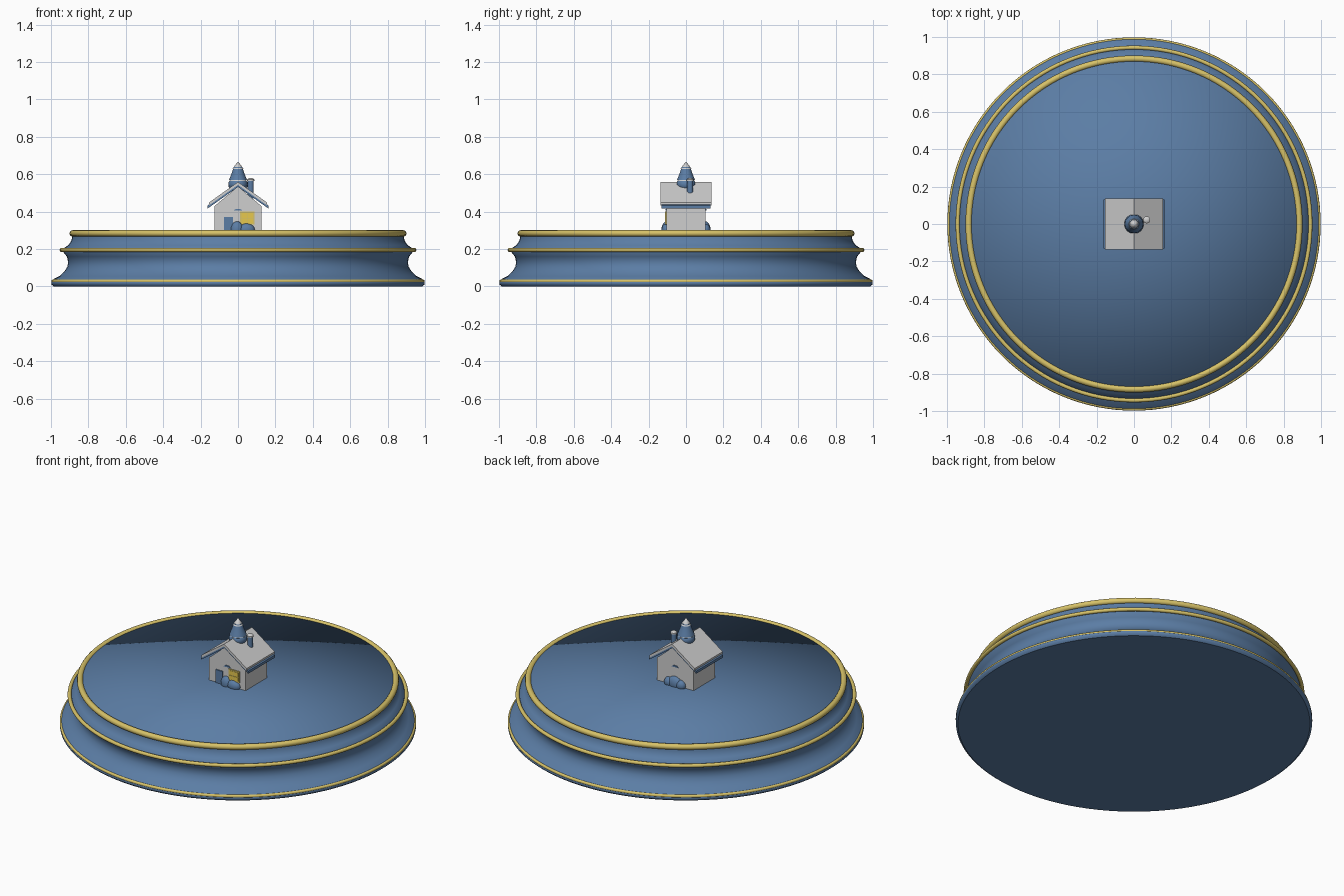
import bpy, bmesh, math
from mathutils import Vector

if "Cube" in bpy.data.objects:
    bpy.data.objects.remove(bpy.data.objects["Cube"])


def mat(name, rgb):
    m = bpy.data.materials.new(name)
    m.diffuse_color = (*rgb, 1)
    m.use_nodes = True
    m.node_tree.nodes["Principled BSDF"].inputs["Base Color"].default_value = m.diffuse_color
    return m


BLUE = mat("blue", (0.105, 0.205, 0.375))
GOLD = mat("gold", (0.68, 0.54, 0.14))
WHITE = mat("snow white", (0.62, 0.62, 0.62))
YELLOW = mat("window yellow", (0.85, 0.62, 0.08))


def finish(name, bm, material, smooth=None):
    bmesh.ops.recalc_face_normals(bm, faces=bm.faces)
    me = bpy.data.meshes.new(name)
    bm.to_mesh(me)
    bm.free()
    me.materials.append(material)
    ob = bpy.data.objects.new(name, me)
    bpy.context.collection.objects.link(ob)
    if smooth:
        bpy.ops.object.select_all(action='DESELECT')
        ob.select_set(True)
        bpy.context.view_layer.objects.active = ob
        bpy.ops.object.shade_smooth_by_angle(angle=math.radians(smooth))
    return ob


def lathe(name, profile, material, n=32, at=(0, 0, 0), smooth=40, closed=False):
    """Spin (radius, height) points round z; radius 0 makes a pole."""
    bm = bmesh.new()
    rings = []
    for r, z in profile:
        if r == 0:
            rings.append([bm.verts.new((at[0], at[1], at[2] + z))] * n)
        else:
            rings.append([bm.verts.new((at[0] + r * math.cos(2 * math.pi * i / n),
                                        at[1] + r * math.sin(2 * math.pi * i / n),
                                        at[2] + z)) for i in range(n)])
    pairs = list(zip(rings, rings[1:])) + ([(rings[-1], rings[0])] if closed else [])
    for a, b in pairs:
        for i in range(n):
            j = (i + 1) % n
            bm.faces.new(dict.fromkeys((a[i], a[j], b[j], b[i])))
    return finish(name, bm, material, smooth)


def ring(name, radius, thick, z, material, n=128):
    prof = [(radius + thick * math.cos(k * math.pi / 6),
             z + thick * math.sin(k * math.pi / 6)) for k in range(12)]
    return lathe(name, prof, material, n, smooth=60, closed=True)


def box(name, lo, hi, material):
    bm = bmesh.new()
    bmesh.ops.create_cube(bm, size=1)
    lo, hi = Vector(lo), Vector(hi)
    for v in bm.verts:
        v.co = Vector([(lo[k] + hi[k]) / 2 + v.co[k] * (hi[k] - lo[k]) for k in range(3)])
    return finish(name, bm, material)


def prism(name, pts, y0, y1, material):
    """Extrude an (x, z) outline along y."""
    bm = bmesh.new()
    f = bm.faces.new([bm.verts.new((x, y0, z)) for x, z in pts])
    g = bmesh.ops.extrude_face_region(bm, geom=[f])['geom']
    bmesh.ops.translate(bm, verts=[e for e in g if isinstance(e, bmesh.types.BMVert)],
                        vec=(0, y1 - y0, 0))
    return finish(name, bm, material)


def blob(name, at, size, material):
    bm = bmesh.new()
    bmesh.ops.create_uvsphere(bm, u_segments=16, v_segments=10, radius=1)
    for v in bm.verts:
        v.co = Vector([at[k] + v.co[k] * size[k] for k in range(3)])
    return finish(name, bm, material, 60)


# Pedestal: moulded side running smoothly over its top cap
base = lathe("pedestal", [(0.985, 0), (0.997, 0.01), (0.998, 0.022), (0.985, 0.04),
                          (0.955, 0.055), (0.928, 0.08), (0.913, 0.105), (0.908, 0.13),
                          (0.915, 0.16), (0.935, 0.185), (0.932, 0.205), (0.908, 0.22),
                          (0.894, 0.24), (0.887, 0.26), (0.884, 0.292), (0, 0.292)],
             BLUE, 128, smooth=180)
lathe("pedestal_underside", [(0.985, 0), (0, 0)], BLUE, 128, smooth=None)

# Gold bands
ring("bottom_band", 0.989, 0.009, 0.028, GOLD)
ring("middle_band", 0.943, 0.011, 0.195, GOLD)
ring("top_band", 0.884, 0.017, 0.284, GOLD)

# House walls with gables
prism("house_walls", [(-0.125, 0.29), (0.125, 0.29), (0.125, 0.43),
                      (0, 0.535), (-0.125, 0.43)], -0.105, 0.105, WHITE)


# Roof: blue boards below a snow layer
def roof(name, half, drop, bottom, thick, y, material):
    prism(name, [(-half, bottom - drop), (0, bottom), (half, bottom - drop),
                 (half, bottom - drop + thick), (0, bottom + thick),
                 (-half, bottom - drop + thick)], -y, y, material)


roof("roof_boards", 0.162, 0.115, 0.532, 0.016, 0.132, BLUE)
roof("roof_snow", 0.155, 0.110, 0.543, 0.016, 0.137, WHITE)

# Turret on the ridge
blob("turret_bell", (0, 0, 0.545), (0.052, 0.052, 0.04), BLUE)
lathe("turret_collar", [(0, 0.556), (0.04, 0.556), (0.046, 0.564), (0.04, 0.573), (0, 0.573)], WHITE, 24)
lathe("turret_cone", [(0, 0.568), (0.048, 0.568), (0.042, 0.585), (0.032, 0.61),
                      (0.024, 0.638), (0, 0.64)], BLUE, 24)
lathe("turret_tip", [(0, 0.628), (0.029, 0.628), (0.016, 0.648), (0, 0.668)], WHITE, 24)

# Chimney
lathe("chimney", [(0, 0.47), (0.016, 0.47), (0.016, 0.57), (0, 0.57)], BLUE, 16, (0.068, 0.022, 0))
lathe("chimney_snow", [(0, 0.564), (0.019, 0.564), (0.019, 0.572), (0.012, 0.578), (0, 0.58)],
      WHITE, 16, (0.068, 0.022, 0))

# Door, lit window with frame and bars
box("door", (-0.075, -0.112, 0.292), (-0.028, -0.1, 0.372), BLUE)
box("window_frame", (0.012, -0.111, 0.33), (0.088, -0.1, 0.4), GOLD)
for i in range(2):
    for j in range(2):
        x, z = 0.02 + i * 0.032, 0.338 + j * 0.029
        box("window_pane", (x, -0.113, z), (x + 0.028, -0.105, z + 0.025), YELLOW)

# Gable ornaments on front and back
for y in (-0.105, 0.105):
    prism("gable_arch", [(-0.024, 0.405), (0.024, 0.405), (0.012, 0.415), (-0.012, 0.415)],
          y - 0.004, y + 0.004, BLUE)

# Bushes against front and back walls
for x, y, sx, sz in ((0.045, -0.105, 0.045, 0.034), (-0.005, -0.105, 0.035, 0.045),
                     (0.0, 0.105, 0.05, 0.045), (-0.04, 0.105, 0.032, 0.032),
                     (0.04, 0.105, 0.032, 0.032)):
    blob("bush", (x, y, 0.303), (sx, 0.026, sz), BLUE)
